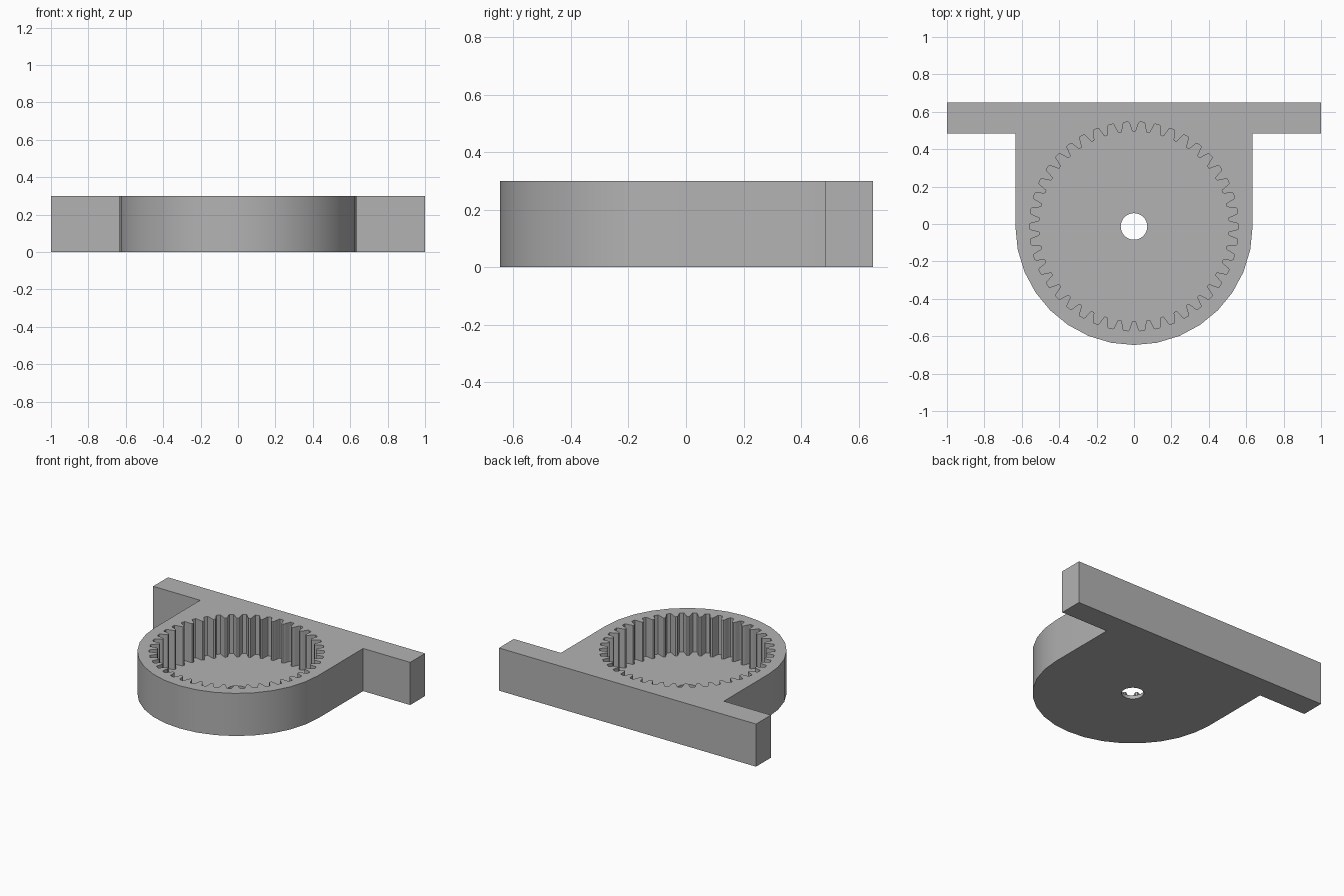
import bpy
import bmesh
from math import sin, cos, pi, radians

cube = bpy.data.objects.get("Cube")
if cube:
    bpy.data.objects.remove(cube, do_unlink=True)

HEIGHT, FLOOR = 0.3, 0.025
CENTRE_Y = -0.013
RADIUS = 0.634
TEETH = 42


def polar(radius, angle):
    return radius * cos(angle), CENTRE_Y + radius * sin(angle)


def circle(radius, count):
    return [polar(radius, 2 * pi * i / count) for i in range(count)]


def housing_outline():
    """Half round front, straight sides, wide mounting flange at the back."""
    arc = [polar(RADIUS, pi + pi * i / 16) for i in range(17)]
    right = [(RADIUS, 0.485), (1, 0.485), (1, 0.65)]
    left = [(-x, y) for x, y in reversed(right)]
    return arc + right + left


def gear_outline():
    """Internal gear: rounded tooth tips pointing inwards, flat roots."""
    half = [(0.08, 0.506), (0.14, 0.511), (0.20, 0.526),
            (0.27, 0.545), (0.30, 0.554), (0.35, 0.559)]
    tooth = [(-f, r) for f, r in reversed(half)] + half
    step = 2 * pi / TEETH
    return [polar(r, pi / 2 + (i + f) * step)
            for i in range(TEETH) for f, r in tooth]


bm = bmesh.new()


def ring(points, z):
    verts = [bm.verts.new((x, y, z)) for x, y in points]
    edges = [bm.edges.new((verts[i - 1], verts[i])) for i in range(len(verts))]
    return verts, edges


def wall(points, z0, z1):
    """Vertical wall along a closed outline; returns its lower and upper edges."""
    low, low_edges = ring(points, z0)
    top, top_edges = ring(points, z1)
    for i in range(len(points)):
        bm.faces.new((low[i - 1], low[i], top[i], top[i - 1]))
    return low_edges, top_edges


def cap(outer, inner):
    bmesh.ops.triangle_fill(bm, use_beauty=True, edges=outer + inner)


# Walls of the housing, the toothed pocket and the shaft hole
body_low, body_top = wall(housing_outline(), 0, HEIGHT)
gear_low, gear_top = wall(gear_outline(), FLOOR, HEIGHT)
hole_low, hole_top = wall(circle(0.071, 32), 0, FLOOR)

# Rim, pocket floor and underside
cap(body_top, gear_top)
cap(gear_low, hole_top)
cap(body_low, hole_low)
bmesh.ops.recalc_face_normals(bm, faces=bm.faces[:])

mesh = bpy.data.meshes.new("ring_gear_housing")
bm.to_mesh(mesh)
bm.free()
housing = bpy.data.objects.new("ring_gear_housing", mesh)
bpy.context.collection.objects.link(housing)

# Plain grey finish
grey = bpy.data.materials.new("plain_grey")
grey.use_nodes = True
colour = (0.45, 0.45, 0.45, 1)
grey.diffuse_color = colour
grey.node_tree.nodes["Principled BSDF"].inputs["Base Color"].default_value = colour
mesh.materials.append(grey)

bpy.ops.object.select_all(action="DESELECT")
housing.select_set(True)
bpy.context.view_layer.objects.active = housing
bpy.ops.object.shade_smooth_by_angle(angle=radians(30))
